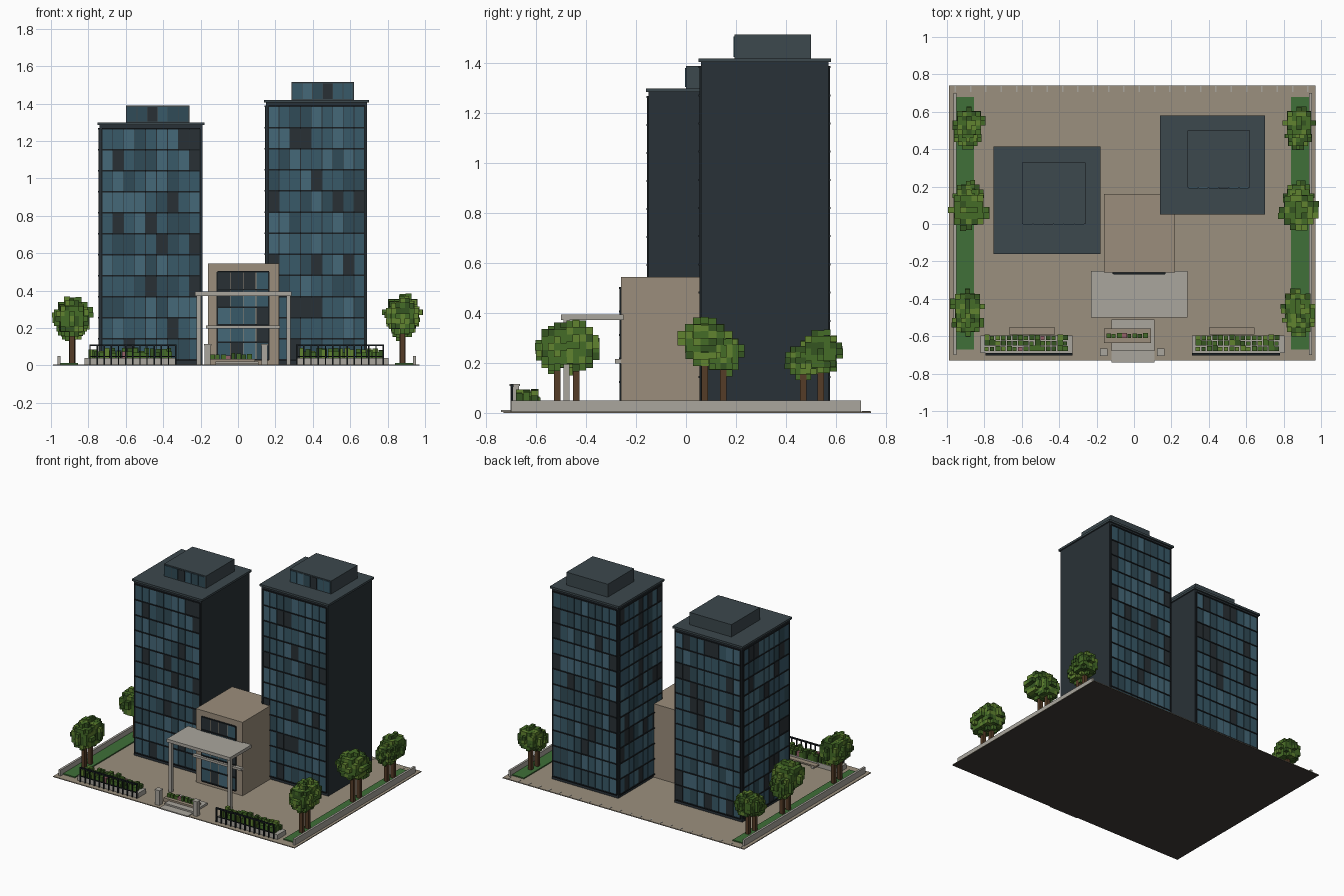
import bpy, bmesh, random
from mathutils import Matrix, Vector

if "Cube" in bpy.data.objects:
    bpy.data.objects.remove(bpy.data.objects["Cube"])

random.seed(7)
MATS = {}
COLORS = {
    "paving": (0.33, 0.28, 0.21), "under": (0.05, 0.045, 0.04), "stone": (0.40, 0.38, 0.34),
    "wall_tan": (0.33, 0.27, 0.20), "shell": (0.022, 0.031, 0.038), "roof": (0.045, 0.065, 0.075),
    "glass_a": (0.04, 0.10, 0.14), "glass_b": (0.06, 0.14, 0.19), "glass_c": (0.03, 0.07, 0.095),
    "glass_d": (0.022, 0.03, 0.035), "metal": (0.01, 0.014, 0.017), "grass": (0.05, 0.16, 0.04),
    "leaf_a": (0.06, 0.15, 0.02), "leaf_b": (0.12, 0.23, 0.03), "leaf_c": (0.035, 0.09, 0.015),
    "bark": (0.09, 0.045, 0.02), "flower": (0.30, 0.12, 0.14),
}


def mat(name):
    if name not in MATS:
        m = bpy.data.materials.new(name)
        m.diffuse_color = (*COLORS[name], 1)
        m.use_nodes = True
        m.node_tree.nodes["Principled BSDF"].inputs["Base Color"].default_value = m.diffuse_color
        MATS[name] = m
    return MATS[name]


class Part:
    """Collects coloured boxes into one object."""
    def __init__(self, name):
        self.name, self.bm, self.slots = name, bmesh.new(), []

    def box(self, x0, x1, y0, y1, z0, z1, color):
        if color not in self.slots:
            self.slots.append(color)
        c = Vector(((x0 + x1) / 2, (y0 + y1) / 2, (z0 + z1) / 2))
        m = Matrix.Translation(c) @ Matrix.Diagonal((x1 - x0, y1 - y0, z1 - z0, 1))
        verts = bmesh.ops.create_cube(self.bm, size=1, matrix=m)["verts"]
        for f in {f for v in verts for f in v.link_faces}:
            f.material_index = self.slots.index(color)

    def done(self):
        me = bpy.data.meshes.new(self.name)
        self.bm.to_mesh(me)
        self.bm.free()
        for s in self.slots:
            me.materials.append(mat(s))
        ob = bpy.data.objects.new(self.name, me)
        bpy.context.collection.objects.link(ob)


def glazing(name, side, a0, a1, plane, z0, z1, cols, rows, bands=True):
    """Grid of glass panes on a wall; side is 'front', 'back' or 'left'."""
    p = Part(name)
    sgn = 1 if side == "back" else -1

    def put(u0, u1, w0, w1, depth, color):
        d0, d1 = sorted((plane, plane + sgn * depth))
        if side == "left":
            p.box(d0, d1, u0, u1, w0, w1, color)
        else:
            p.box(u0, u1, d0, d1, w0, w1, color)

    du, dw, gap = (a1 - a0) / cols, (z1 - z0) / rows, 0.002
    for i in range(cols):
        for j in range(rows):
            c = random.choices(["glass_a", "glass_b", "glass_c", "glass_d"], [5, 3, 3, 2])[0]
            put(a0 + i * du + gap, a0 + (i + 1) * du - gap,
                z0 + j * dw + gap, z0 + (j + 1) * dw - gap, 0.004, c)
    if bands:
        for j in range(rows + 1):
            put(a0, a1, z0 + j * dw - 0.004, z0 + j * dw + 0.004, 0.009, "metal")
        for u in (a0, a1):
            put(u - 0.004, u + 0.004, z0, z1, 0.006, "metal")
    p.done()


def tower(name, x0, x1, y0, y1, h, rows, pent):
    p = Part(name + "_body")
    p.box(x0, x1, y0, y1, 0.004, h, "shell")
    p.box(x0 - 0.01, x1 + 0.01, y0 - 0.01, y1 + 0.01, h, h + 0.015, "roof")
    px0, px1, py0, py1, ph = pent
    p.box(px0, px1, py0, py1, h + 0.015, ph, "roof")
    p.done()
    for side, a, b, plane in (("front", x0, x1, y0), ("back", x0, x1, y1), ("left", y0, y1, x0)):
        glazing(f"{name}_{side}_glass", side, a + 0.012, b - 0.012, plane, 0.03, h - 0.02, 9, rows)
    glazing(name + "_penthouse_glass", "front", px0 + 0.005, px1 - 0.005, py0,
            h + 0.018, ph - 0.006, 6, 1, False)


# Ground, grass strips and side walls
p = Part("ground")
p.box(-0.99, 0.97, -0.73, 0.74, 0.001, 0.006, "paving")
p.box(-0.99, 0.97, -0.73, 0.74, 0, 0.001, "under")
for i in range(24):
    x = -0.96 + i * 0.082
    p.box(x, x + 0.008, 0.705, 0.738, 0.006, 0.008, "stone")
p.done()
p = Part("grass_strips")
p.box(-0.95, -0.855, -0.67, 0.68, 0.006, 0.014, "grass")
p.box(0.84, 0.935, -0.67, 0.68, 0.006, 0.014, "grass")
p.done()
p = Part("side_walls")
p.box(-0.966, -0.95, -0.70, 0.70, 0.004, 0.05, "stone")
p.box(0.935, 0.951, -0.70, 0.70, 0.004, 0.05, "stone")
p.done()

# Towers
tower("left_tower", -0.74, -0.19, -0.15, 0.405, 1.285, 11, (-0.60, -0.26, 0.0, 0.33, 1.39))
tower("right_tower", 0.15, 0.69, 0.06, 0.57, 1.405, 12, (0.285, 0.62, 0.195, 0.50, 1.515))

# Entrance block with glazed front
p = Part("entrance_block")
p.box(-0.16, 0.22, -0.26, 0.16, 0.004, 0.545, "wall_tan")
p.done()
glazing("entrance_glass", "front", -0.11, 0.165, -0.26, 0.03, 0.50, 4, 5)
p = Part("entrance_lintel")
p.box(-0.17, 0.225, -0.285, -0.26, 0.198, 0.215, "stone")
p.done()

# Canopy on two posts
p = Part("canopy")
p.box(-0.23, 0.285, -0.50, -0.25, 0.372, 0.395, "stone")
for x in (-0.21, 0.27):
    p.box(x - 0.012, x + 0.012, -0.49, -0.466, 0.004, 0.372, "stone")
p.done()

# Entry steps and gate pillars
p = Part("entry_steps")
p.box(-0.12, 0.11, -0.74, -0.51, 0.003, 0.011, "stone")
p.box(-0.12, 0.11, -0.68, -0.51, 0.011, 0.022, "stone")
p.done()
p = Part("gate_pillars")
for x in (-0.163, 0.142):
    p.box(x - 0.017, x + 0.017, -0.703, -0.668, 0.004, 0.112, "stone")
    p.box(x - 0.02, x + 0.02, -0.706, -0.665, 0.108, 0.116, "stone")
p.done()


def hedge(part, x0, x1, y0, y1, z, h, step):
    """Rows of leafy cubes of random size."""
    x = x0
    while x < x1 - step * 0.5:
        y = y0
        while y < y1 - step * 0.5:
            s = step * random.uniform(0.7, 1.0)
            c = random.choices(["leaf_a", "leaf_b", "leaf_c", "flower"], [5, 3, 4, 0.6])[0]
            part.box(x, x + s, y, y + s, z, z + h * random.uniform(0.5, 1), c)
            y += step
        x += step


# Planters with hedges, railings and benches
for side, x0, x1 in (("left", -0.82, -0.33), ("right", 0.31, 0.805)):
    p = Part(side + "_planter")
    p.box(x0, x1, -0.69, -0.595, 0.004, 0.04, "stone")
    p.done()
    p = Part(side + "_hedge")
    hedge(p, x0 + 0.02, x1 - 0.02, -0.68, -0.59, 0.04, 0.055, 0.03)
    p.done()
    p = Part(side + "_railing")
    r0, r1 = (x0 + 0.025, x1) if side == "left" else (x0, x1 - 0.025)
    p.box(r0, r1, -0.703, -0.691, 0.104, 0.113, "metal")
    p.box(r0, r1, -0.70, -0.694, 0.045, 0.05, "metal")
    for i in range(13):
        x = r0 + (r1 - r0 - 0.007) * i / 12
        p.box(x, x + 0.007, -0.701, -0.693, 0.006, 0.106, "metal")
    p.done()
    p = Part(side + "_bench")
    xc = (x0 + x1) / 2 + (-0.035 if side == "right" else 0.03)
    p.box(xc - 0.122, xc + 0.122, -0.59, -0.553, 0.022, 0.032, "wall_tan")
    for x in (xc - 0.1, xc + 0.08):
        p.box(x, x + 0.02, -0.588, -0.556, 0.006, 0.022, "stone")
    p.done()
p = Part("centre_planter")
p.box(-0.16, 0.09, -0.635, -0.558, 0.004, 0.034, "wall_tan")
hedge(p, -0.148, 0.08, -0.61, -0.582, 0.034, 0.032, 0.028)
p.done()


def tree(name, x, y, zc, r, rz):
    """Trunk with a blocky crown made of a shell of cubes."""
    p = Part(name)
    p.box(x - 0.013, x + 0.013, y - 0.013, y + 0.013, 0.006, zc, "bark")
    n = 3
    a, b = r / (n + 0.5), rz / (n + 0.5)
    for i in range(-n, n + 1):
        for j in range(-n, n + 1):
            for k in range(-n, n + 1):
                d = (i * i + j * j + k * k) ** 0.5 / n
                if d < 0.6 or d > 1.1 or (d > 1.0 and random.random() < 0.4):
                    continue
                s = random.uniform(0.93, 1.0)
                cx, cy, cz = x + i * a * s, y + j * a * s, zc + k * b * s
                c = random.choice(["leaf_a", "leaf_a", "leaf_b", "leaf_c"])
                p.box(cx - a / 2, cx + a / 2, cy - a / 2, cy + a / 2, cz - b / 2, cz + b / 2, c)
    p.done()


# Paired trees along both sides: y, crown centre, radius, half height
ROW = [(-0.515, 0.265, 0.09, 0.10), (-0.44, 0.27, 0.095, 0.105),
       (0.075, 0.285, 0.112, 0.10), (0.15, 0.235, 0.085, 0.09),
       (0.47, 0.21, 0.075, 0.08), (0.54, 0.245, 0.09, 0.09)]
for side, sx in (("left", -0.885), ("right", 0.88)):
    for n, (y, zc, r, rz) in enumerate(ROW):
        tree(f"{side}_tree_{n + 1}", sx + random.uniform(-0.005, 0.005), y,
             zc - (0.015 if side == "left" else 0), r, rz)
